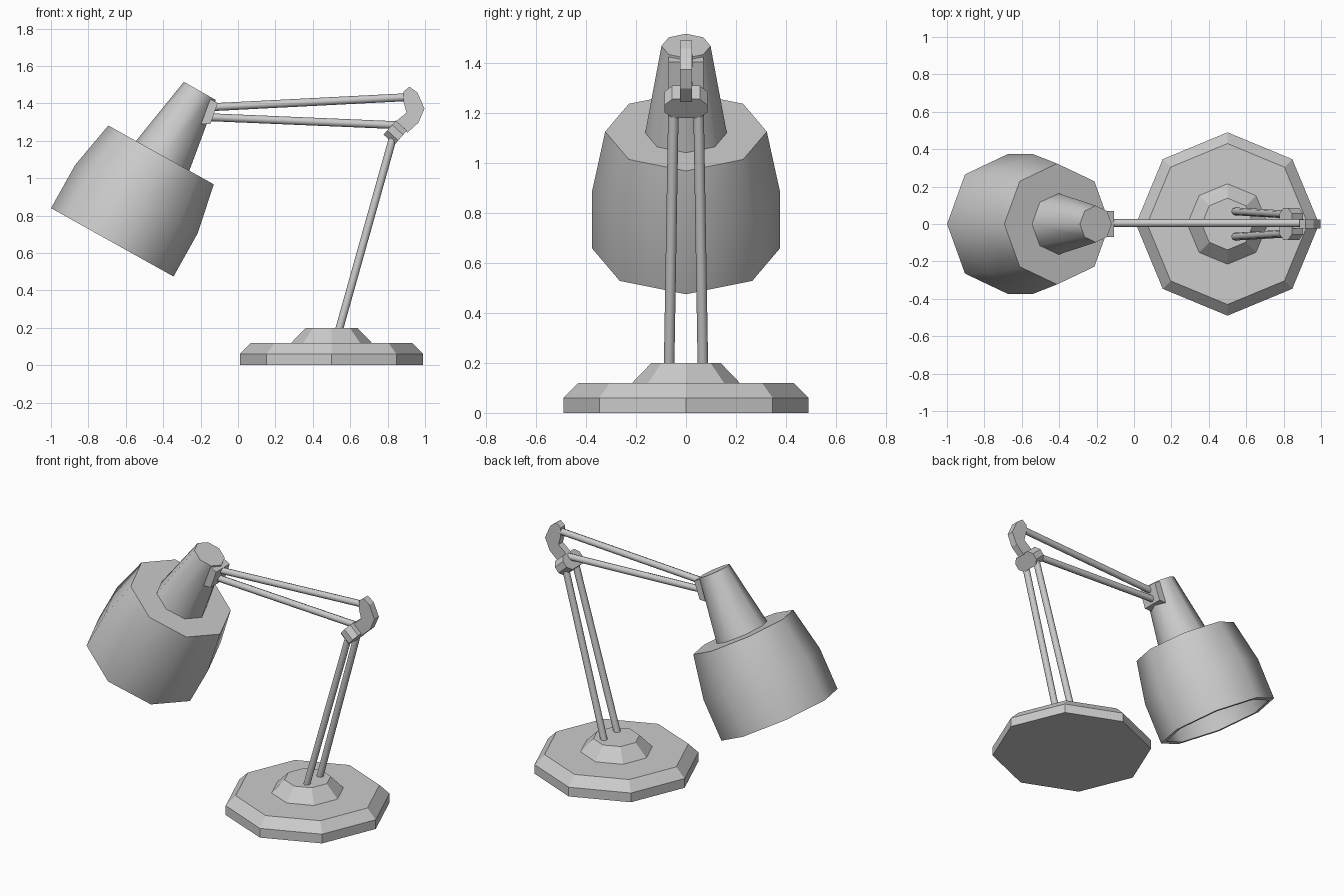
import bpy, bmesh, math
from mathutils import Vector

if "Cube" in bpy.data.objects:
    bpy.data.objects.remove(bpy.data.objects["Cube"])


def finish(name, bm, smooth=False):
    bmesh.ops.remove_doubles(bm, verts=bm.verts, dist=1e-5)
    bmesh.ops.recalc_face_normals(bm, faces=bm.faces)
    mesh = bpy.data.meshes.new(name)
    bm.to_mesh(mesh)
    bm.free()
    ob = bpy.data.objects.new(name, mesh)
    bpy.context.collection.objects.link(ob)
    if smooth:
        bpy.ops.object.select_all(action='DESELECT')
        ob.select_set(True)
        bpy.context.view_layer.objects.active = ob
        bpy.ops.object.shade_smooth_by_angle(angle=math.radians(50))
    return ob


def lathe(name, profile, origin, axis, sides=8, smooth=False):
    """Revolve (radius, distance along axis) points around an axis in the xz plane."""
    o, a = Vector(origin), Vector(axis).normalized()
    v = Vector((0, 1, 0))
    v = (v - a * v.dot(a)).normalized()
    u = v.cross(a)
    bm = bmesh.new()
    rings = []
    for r, t in profile:
        angles = [2 * math.pi * i / sides for i in range(sides)]
        rings.append([bm.verts.new(o + a * t + (u * math.cos(k) + v * math.sin(k)) * r)
                      for k in angles])
    for lo, hi in zip(rings, rings[1:]):
        for i in range(sides):
            j = (i + 1) % sides
            bm.faces.new((lo[i], lo[j], hi[j], hi[i]))
    bm.faces.new(rings[0])
    bm.faces.new(rings[-1])
    return finish(name, bm, smooth)


def rod(name, p, q, r=0.021):
    d = Vector(q) - Vector(p)
    return lathe(name, [(r, 0), (r, d.length)], p, d, 8, True)


def prism(name, pts, depth):
    """Extrude a closed outline of 3D points along the depth vector."""
    bm = bmesh.new()
    near = [bm.verts.new(p) for p in pts]
    far = [bm.verts.new(Vector(p) + Vector(depth)) for p in pts]
    n = len(pts)
    bm.faces.new(near)
    bm.faces.new(far)
    for i in range(n):
        j = (i + 1) % n
        bm.faces.new((near[i], near[j], far[j], far[i]))
    return finish(name, bm)


def plate(name, outline, half):
    return prism(name, [(x, -half, z) for x, z in outline], (0, 2 * half, 0))


# Stepped octagonal base
lathe("base", [(0.49, 0), (0.49, 0.06), (0.43, 0.12), (0.215, 0.12), (0.138, 0.2)],
      (0.5, 0, 0), (0, 0, 1))

# Hollow shade and its tapered neck, on one tilted axis
tilt, mouth = (0.487, 0, 0.873), (-0.672, 0, 0.657)
lathe("shade", [(0.28, 0.50), (0.34, 0.26), (0.34, 0), (0.375, 0), (0.375, 0.264),
                (0.323, 0.535)], mouth, tilt, 8, True)
lathe("shade_neck", [(0.164, 0.53), (0.098, 0.935)],
      (-0.668, 0, 0.655), (0.496, 0, 0.868), 8, True)
plate("neck_bracket", [(-0.211, 1.305), (-0.205, 1.29), (-0.147, 1.291),
                       (-0.108, 1.402), (-0.17, 1.435)], 0.07)

# Two lower arm rods side by side, two upper arm rods one above the other
for side, s in (("left", 1), ("right", -1)):
    rod("lower_arm_" + side, (0.532, 0.068 * s, 0.16), (0.832, 0.05 * s, 1.23))
rod("upper_arm_top", (-0.17, 0.005, 1.378), (0.905, 0.005, 1.433))
rod("upper_arm_bottom", (-0.18, 0.005, 1.327), (0.86, 0.005, 1.283))

# Elbow: chamfered block plus curved link plate
u, v = Vector((0.059, 0, -0.054)), Vector((0.066, 0, 0.075))
corner = Vector((0.778, 0, 1.233))
block = [(-0.055, 0), (0.055, 0), (0.085, 0.3), (0.085, 0.7),
         (0.055, 1), (-0.055, 1), (-0.085, 0.7), (-0.085, 0.3)]
prism("elbow_block", [corner + v * k + Vector((0, y, 0)) for y, k in block], u)
plate("elbow_link", [(0.885, 1.463), (0.917, 1.489), (0.96, 1.457), (0.997, 1.372),
                     (0.965, 1.297), (0.906, 1.243), (0.842, 1.302), (0.901, 1.35),
                     (0.885, 1.41)], 0.023)
